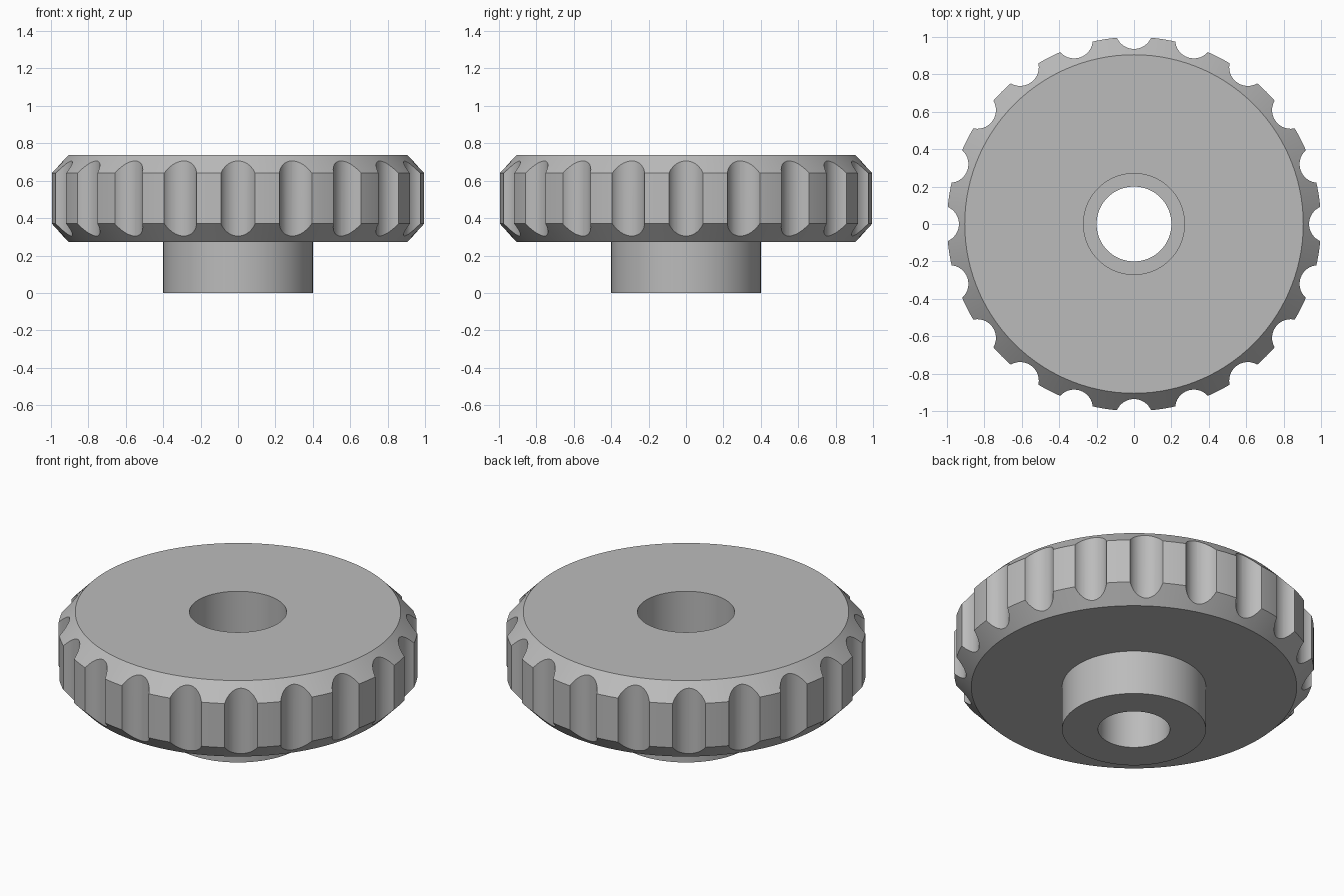
import bpy, bmesh, math
from mathutils import Matrix, Vector

if "Cube" in bpy.data.objects:
    bpy.data.objects.remove(bpy.data.objects["Cube"])

SEGMENTS = 120
NOTCHES = 20

grey = bpy.data.materials.new("grey")
grey.diffuse_color = (0.5, 0.5, 0.5, 1)
grey.use_nodes = True
grey.node_tree.nodes["Principled BSDF"].inputs["Base Color"].default_value = grey.diffuse_color


def new_object(name, bm):
    bmesh.ops.recalc_face_normals(bm, faces=bm.faces)
    mesh = bpy.data.meshes.new(name)
    bm.to_mesh(mesh)
    bm.free()
    obj = bpy.data.objects.new(name, mesh)
    bpy.context.collection.objects.link(obj)
    mesh.materials.append(grey)
    return obj


def lathe(name, profile):
    """Spin a closed (radius, z) profile around the z axis."""
    bm = bmesh.new()
    rings = []
    for i in range(SEGMENTS):
        a = 2 * math.pi * i / SEGMENTS
        rings.append([bm.verts.new((r * math.cos(a), r * math.sin(a), z)) for r, z in profile])
    n = len(profile)
    for i in range(SEGMENTS):
        p, q = rings[i], rings[(i + 1) % SEGMENTS]
        for j in range(n):
            k = (j + 1) % n
            bm.faces.new((p[j], q[j], q[k], p[k]))
    return new_object(name, bm)


# Knob: boss, chamfered rim and stepped bore in one turned profile
knob = lathe("knob", [
    (0.20, 0.0), (0.40, 0.0), (0.40, 0.272), (0.905, 0.272),
    (1.0, 0.37), (1.0, 0.64), (0.905, 0.738),
    (0.27, 0.738), (0.27, 0.272), (0.20, 0.272),
])

# Grip notches: a ring of upright cylinders cut from the rim
bm = bmesh.new()
for i in range(NOTCHES):
    turn = Matrix.Rotation(2 * math.pi * i / NOTCHES, 4, 'Z')
    bmesh.ops.create_cone(bm, cap_ends=True, segments=40, radius1=0.1, radius2=0.1, depth=1.0,
                          matrix=turn @ Matrix.Translation(Vector((1.036, 0, 0.5))))
cutter = new_object("notch_cutter", bm)

cut = knob.modifiers.new("notches", 'BOOLEAN')
cut.operation = 'DIFFERENCE'
cut.solver = 'EXACT'
cut.object = cutter
bpy.context.view_layer.objects.active = knob
knob.select_set(True)
bpy.ops.object.modifier_apply(modifier=cut.name)
bpy.data.objects.remove(cutter, do_unlink=True)

# Smooth walls with crisp edges
bpy.ops.object.shade_smooth_by_angle(angle=math.radians(25))
